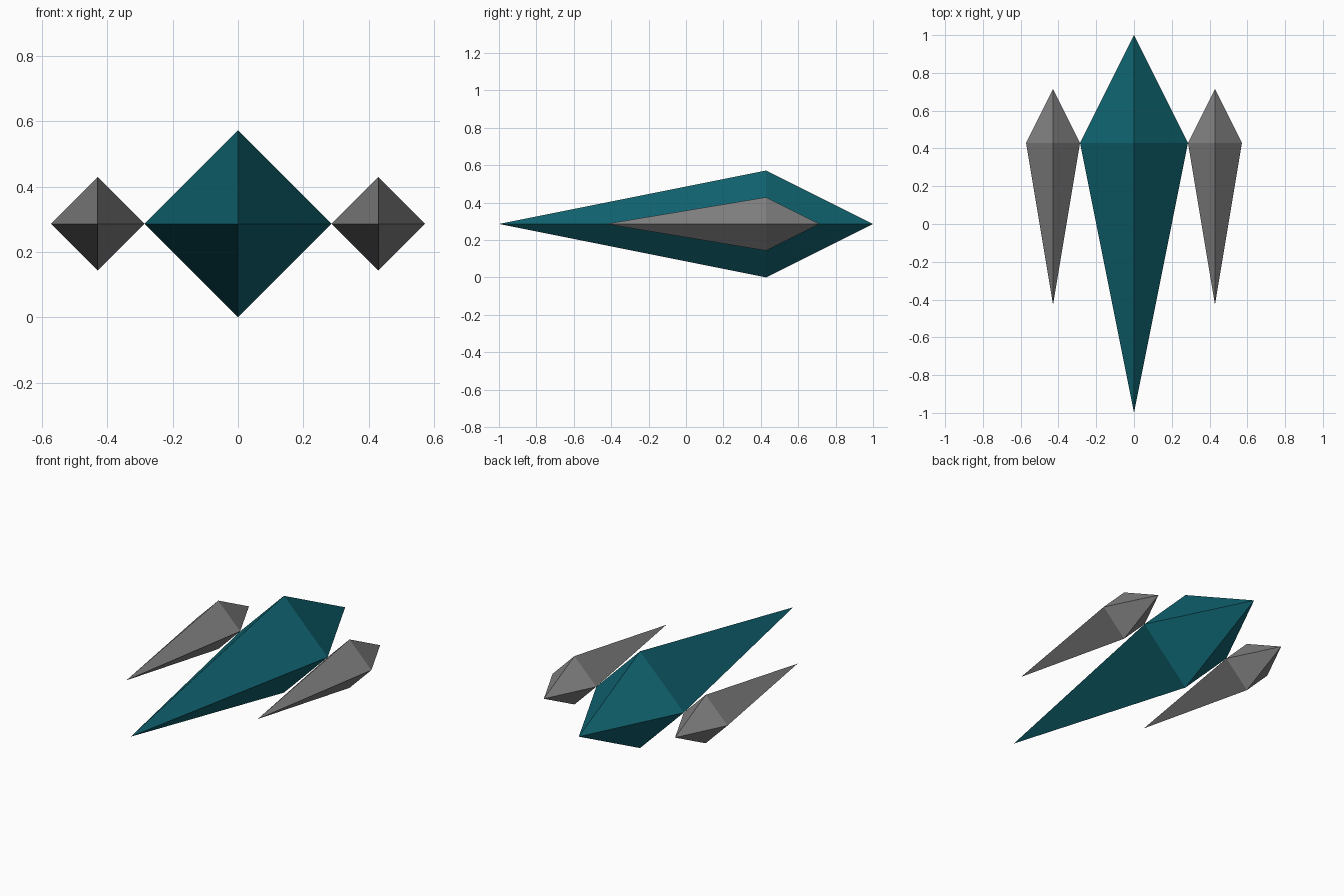
import bpy
import bmesh
import math

if "Cube" in bpy.data.objects:
    bpy.data.objects.remove(bpy.data.objects["Cube"])

U = 1 / 7  # design unit


def material(name, rgb):
    m = bpy.data.materials.new(name)
    m.diffuse_color = (*rgb, 1)
    m.use_nodes = True
    m.node_tree.nodes["Principled BSDF"].inputs["Base Color"].default_value = m.diffuse_color
    return m


teal = material("dark_teal", (0.005, 0.125, 0.162))
grey = material("mid_grey", (0.216, 0.216, 0.216))


def spindle(name, x, front, waist, back, radius, mat):
    """Four-sided stretched diamond: pointed nose, square waist, pointed tail."""
    bm = bmesh.new()
    nose = bm.verts.new((0, front, 0))
    tail = bm.verts.new((0, back, 0))
    ring = [bm.verts.new((radius * math.cos(i * math.pi / 2), waist,
                          radius * math.sin(i * math.pi / 2))) for i in range(4)]
    for a, b in zip(ring, ring[1:] + ring[:1]):
        bm.faces.new((nose, a, b))
        bm.faces.new((tail, b, a))
    bmesh.ops.recalc_face_normals(bm, faces=bm.faces)
    mesh = bpy.data.meshes.new(name)
    bm.to_mesh(mesh)
    bm.free()
    mesh.materials.append(mat)
    obj = bpy.data.objects.new(name, mesh)
    obj.location = (x, 0, 2 * U)
    bpy.context.collection.objects.link(obj)


# Main hull
spindle("hull", 0, -7 * U, 3 * U, 7 * U, 2 * U, teal)

# Side pods touching the hull at its widest point
for side, label in ((-1, "left"), (1, "right")):
    spindle(label + "_pod", side * 3 * U, -3 * U, 3 * U, 5 * U, U, grey)
